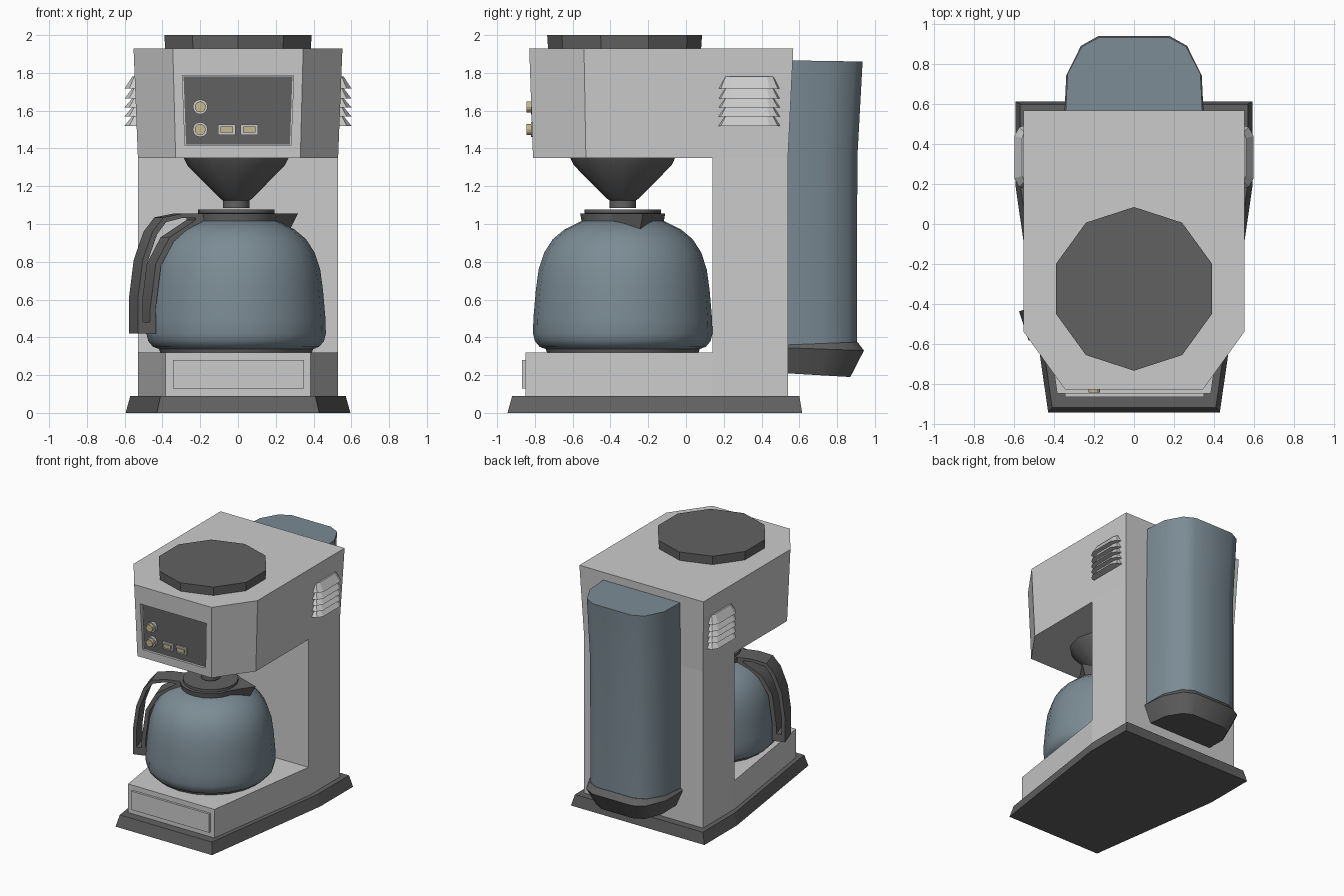
import bpy, bmesh
from math import sin, cos, pi, radians

if "Cube" in bpy.data.objects:
    bpy.data.objects.remove(bpy.data.objects["Cube"])


def material(name, rgb):
    m = bpy.data.materials.new(name)
    m.diffuse_color = (*rgb, 1)
    m.use_nodes = True
    m.node_tree.nodes["Principled BSDF"].inputs["Base Color"].default_value = m.diffuse_color
    return m


DARK = material("dark_plastic", (0.12, 0.12, 0.12))
GLASS = material("tinted_glass", (0.2, 0.26, 0.3))
CREAM = material("cream_button", (0.55, 0.48, 0.27))


def finish(name, bm, mat, smooth):
    bmesh.ops.remove_doubles(bm, verts=bm.verts, dist=1e-5)
    bmesh.ops.recalc_face_normals(bm, faces=bm.faces)
    me = bpy.data.meshes.new(name)
    bm.to_mesh(me)
    bm.free()
    ob = bpy.data.objects.new(name, me)
    bpy.context.collection.objects.link(ob)
    if mat:
        me.materials.append(mat)
    if smooth:
        bpy.ops.object.select_all(action='DESELECT')
        ob.select_set(True)
        bpy.context.view_layer.objects.active = ob
        bpy.ops.object.shade_smooth_by_angle(angle=radians(smooth))
    return ob


def loft(name, rings, mat=None, smooth=0, closed=False):
    """Skin equal-length rings; cap the ends, or join last ring to first."""
    bm = bmesh.new()
    vs = [[bm.verts.new(p) for p in r] for r in rings]
    n = len(vs[0])
    for a, b in zip(vs, vs[1:] + ([vs[0]] if closed else [])):
        for i in range(n):
            j = (i + 1) % n
            bm.faces.new((a[i], a[j], b[j], b[i]))
    if not closed:
        bm.faces.new(vs[0])
        bm.faces.new(vs[-1])
    return finish(name, bm, mat, smooth)


def sym(half, z):
    """Mirror a half outline (x, y) across x = 0 into a closed ring."""
    return [(x, y, z) for x, y in half] + [(-x, y, z) for x, y in reversed(half)]


def lathe(name, prof, n, mat, smooth=0, cx=-0.01, cy=-0.335):
    return loft(name, [[(cx + r * cos(pi / 2 + 2 * pi * i / n),
                         cy + r * sin(pi / 2 + 2 * pi * i / n), z)
                        for i in range(n)] for r, z in prof], mat, smooth)


def box(name, x0, x1, y0, y1, z0, z1, mat=None):
    return loft(name, [[(x0, y0, z), (x1, y0, z), (x1, y1, z), (x0, y1, z)]
                       for z in (z0, z1)], mat)


# Foot plate
loft("foot_plate", [sym([(.595, .615), (.595, .2), (.43, -.945)], 0),
                    sym([(.57, .6), (.57, .2), (.41, -.92)], .09)], DARK)

# C-shaped housing: lower deck, column and head in one skin
deck = [(.53, .54), (.53, .14), (.45, -.406), (.385, -.85)]
column = [(.53, .54)] + [(.53, .14)] * 3
head_low = [(.53, .54), (.53, .14), (.53, -.53), (.33, -.81)]
head_top = [(.553, .568), (.553, .14), (.553, -.54), (.345, -.83)]
body = loft("housing", [sym(deck, .09), sym(deck, .32), sym(column, .32),
                        sym(column, 1.35), sym(head_low, 1.35), sym(head_top, 1.93)])

# Recess for the control panel
cutter = loft("panel_cutter", [[(-w, -.9, z), (w, -.9, z), (w, -.793, z), (-w, -.793, z)]
                               for w, z in ((.28, 1.415), (.295, 1.785))])
cutter.hide_render = True
mod = body.modifiers.new("recess", 'BOOLEAN')
mod.operation, mod.solver, mod.object = 'DIFFERENCE', 'EXACT', cutter
bpy.context.view_layer.objects.active = body
bpy.ops.object.modifier_apply(modifier=mod.name)
bpy.data.objects.remove(cutter)

# Control panel and buttons
loft("control_panel", [[(-w, -.798, z), (w, -.798, z), (w, -.79, z), (-w, -.79, z)]
                       for w, z in ((.275, 1.42), (.288, 1.78))], DARK)


def knob(name, r, z, y, mat):
    loft(name, [[(-.2 + r * cos(pi * i / 6), yy, z + r * sin(pi * i / 6))
                 for i in range(12)] for yy in (-.79, y)], mat)


for i, z in enumerate((1.5, 1.62)):
    knob(f"knob_bezel_{i}", .04, z, -.82, None)
    knob(f"knob_{i}", .029, z, -.845, CREAM)
for i, x in enumerate((-.06, .06)):
    box(f"switch_bezel_{i}", x - .047, x + .047, -.81, -.79, 1.472, 1.528)
    box(f"switch_{i}", x - .033, x + .033, -.82, -.79, 1.485, 1.515, CREAM)

# Front plate on the deck
box("front_plate", -.345, .35, -.868, -.84, .13, .28)

# Filler lid on top
lathe("filler_lid", [(.405, 1.925), (.41, 2.0)], 10, DARK, cx=0, cy=-.325)

# Side louvres
levels = [1.52, 1.57, 1.618, 1.665, 1.718, 1.78]
low = [(.53, .17), (.575, .185), (.6, .23), (.6, .44), (.575, .485), (.53, .5)]
high = [(.53, .205), (.55, .21), (.56, .24), (.56, .43), (.55, .46), (.53, .47)]
for s, side in ((1, "right"), (-1, "left")):
    for i in range(5):
        loft(f"louvre_{side}_{i}", [[(s * x, y, levels[i]) for x, y in low],
                                    [(s * x, y, levels[i + 1]) for x, y in high]])

# Filter funnel
lathe("filter_funnel", [(.28, 1.355), (.258, 1.31), (.085, 1.135), (.07, 1.125), (.07, 1.085)],
      12, DARK, 40)

# Carafe: hot plate, glass bowl, collar and lid
lathe("hot_plate", [(.4, .315), (.41, .345)], 20, DARK, 40)
lathe("carafe_glass", [(.40, .335), (.44, .35), (.465, .38), (.475, .42), (.473, .5),
                       (.46, .65), (.445, .76), (.415, .85), (.37, .92),
                       (.31, .97), (.22, 1.015)], 20, GLASS, 50)
lathe("carafe_collar", [(.215, 1.0), (.225, 1.055)], 20, DARK, 40)
lathe("carafe_lid", [(.19, 1.05), (.203, 1.057), (.203, 1.077)], 20, DARK, 40)


# The spout and handle lie on an axis turned 18 degrees from x
def turned(d, t, z):
    a = radians(18)
    return (-.01 + d * cos(a) - t * sin(a), -.335 + d * sin(a) + t * cos(a), z)


loft("carafe_spout", [[turned(.15, -.14, 1.01), turned(.3, 0, .97), turned(.15, .14, 1.01)],
                      [turned(.15, -.15, 1.056), turned(.345, 0, 1.056), turned(.15, .15, 1.056)]],
     DARK)

outer = [(.19, 1.056), (.32, 1.056), (.43, 1.035), (.49, .96), (.545, .81), (.57, .62),
         (.57, .42), (.47, .42), (.473, .55), (.443, .78), (.37, .91), (.19, 1.015)]
hole = [(.25, 1.033), (.32, 1.033), (.415, 1.01), (.465, .945), (.518, .8), (.542, .62),
        (.542, .48), (.505, .48), (.503, .55), (.472, .79), (.395, .93), (.25, 1.022)]
loft("carafe_handle", [[turned(-d, t, z) for d, z in o]
                       for o, t in ((outer, -.077), (outer, .077), (hole, .077), (hole, -.077))],
     DARK, 30, closed=True)


# Water tank with its flared bottom cap
def tank_ring(w, y0, y1, z0, z1=None):
    z1 = z0 if z1 is None else z1
    d = y1 - y0
    half = [(w, 0), (w * .97, .52), (w * .76, .88), (w * .51, 1)]
    pts = [(x, y0 + f * d, z0 + f * (z1 - z0)) for x, f in half]
    return pts + [(-x, y, z) for x, y, z in reversed(pts)]


loft("water_tank", [tank_ring(.33, .53, .905, .33), tank_ring(.33, .53, .907, 1.35),
                    tank_ring(.343, .555, .935, 1.866, 1.86)], GLASS, 40)
loft("tank_cap", [tank_ring(.29, .53, .87, .21, .19), tank_ring(.35, .53, .942, .345, .33),
                  tank_ring(.332, .53, .908, .36, .375)], DARK, 40)
